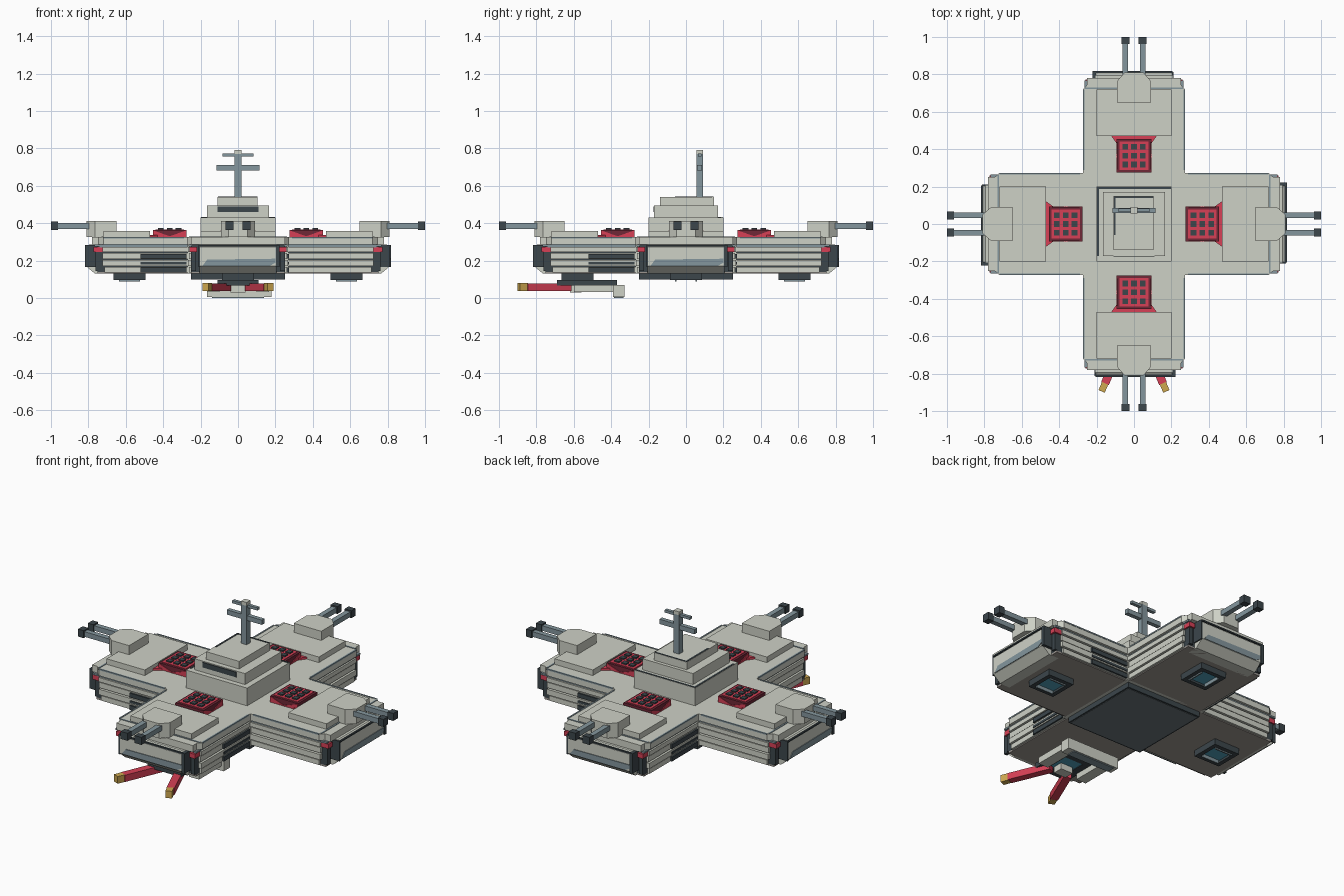
import bpy, bmesh, math
from mathutils import Matrix, Vector

if "Cube" in bpy.data.objects:
    bpy.data.objects.remove(bpy.data.objects["Cube"], do_unlink=True)


def material(name, r, g, b):
    def lin(c):
        c /= 255
        return c / 12.92 if c <= 0.04045 else ((c + 0.055) / 1.055) ** 2.4
    col = (lin(r), lin(g), lin(b), 1)
    m = bpy.data.materials.new(name)
    m.diffuse_color = col
    m.use_nodes = True
    bsdf = m.node_tree.nodes["Principled BSDF"]
    bsdf.inputs["Base Color"].default_value = col
    bsdf.inputs["Roughness"].default_value = 0.8
    return m


LIGHT = material("pale_grey", 206, 209, 198)
STEEL = material("blue_grey", 132, 150, 157)
DARK = material("dark_slate", 60, 70, 75)
SLATE = material("mid_slate", 106, 117, 122)
UNDER = material("warm_grey", 157, 151, 145)
RED = material("red", 215, 64, 86)
MAROON = material("dark_red", 112, 40, 55)
GOLD = material("gold", 206, 168, 80)
TEAL = material("teal", 80, 160, 188)


def finish(name, mat, bm, matrix):
    bmesh.ops.recalc_face_normals(bm, faces=bm.faces)
    me = bpy.data.meshes.new(name)
    bm.to_mesh(me)
    bm.free()
    me.materials.append(mat)
    ob = bpy.data.objects.new(name, me)
    ob.matrix_world = matrix
    bpy.context.scene.collection.objects.link(ob)


def boxes(name, mat, items, matrix=Matrix()):
    """One object from boxes given as (x0, x1, y0, y1, z0, z1)."""
    bm = bmesh.new()
    for x0, x1, y0, y1, z0, z1 in items:
        size = Matrix.Diagonal((x1 - x0, y1 - y0, z1 - z0, 1))
        mid = Matrix.Translation(((x0 + x1) / 2, (y0 + y1) / 2, (z0 + z1) / 2))
        bmesh.ops.create_cube(bm, size=1, matrix=mid @ size)
    finish(name, mat, bm, matrix)


def prism(name, mat, pts, vec, matrix=Matrix()):
    """Polygon of 3D points extruded along a vector."""
    bm = bmesh.new()
    face = bm.faces.new([bm.verts.new(p) for p in pts])
    out = bmesh.ops.extrude_face_region(bm, geom=[face])
    bmesh.ops.translate(bm, vec=vec, verts=[g for g in out["geom"] if isinstance(g, bmesh.types.BMVert)])
    finish(name, mat, bm, matrix)


def both(x0, x1, *rest):
    """A box and its mirror image in x."""
    return [(x0, x1, *rest), (-x1, -x0, *rest)]


def arm(tag, m):
    # hull: dark core showing between pale side slats
    boxes(tag + "_arm_core", DARK, [(-.25, .25, -.75, -.2, .14, .286)], m)
    boxes(tag + "_arm_underside", UNDER, [(-.25, .25, -.75, -.25, .13, .141)], m)
    boxes(tag + "_arm_slats", LIGHT, [
        (-w, w, -y, -.2, a, b) for w, y, a, b in
        ((.262, .715, .136, .165), (.268, .725, .171, .203), (.262, .725, .209, .241), (.268, .725, .247, .272))], m)
    boxes(tag + "_arm_trim", STEEL, [(-.258, .258, -.74, -.2, .27, .287)], m)
    # vent slots on one flank
    boxes(tag + "_arm_vents", DARK, [
        (.2, .272, -.52, -.275, a, b) for a, b in ((.137, .163), (.178, .192), (.211, .236))], m)
    # deck with clipped corners
    prism(tag + "_deck", LIGHT, [
        (-.272, -.2, .285), (-.272, -.72, .285), (-.25, -.745, .285), (-.25, -.78, .285),
        (.25, -.78, .285), (.25, -.745, .285), (.272, -.72, .285), (.272, -.2, .285)], (0, 0, .04), m)
    boxes(tag + "_deck_line", STEEL, [(-.262, .262, -.731, -.722, .32, .328)]
          + both(.265, .274, -.72, -.29, .319, .327), m)
    boxes(tag + "_deck_corners", STEEL, both(.245, .264, -.768, -.725, .276, .286), m)
    boxes(tag + "_deck_plate", LIGHT, [(-.2, .2, -.72, -.47, .325, .358)], m)
    # end cap: sloped nose, groove, dark cheeks
    prism(tag + "_nose", LIGHT, [
        (-.205, -.7, .285), (-.205, -.795, .285), (-.205, -.812, .272),
        (-.205, -.812, .17), (-.205, -.765, .13), (-.205, -.7, .13)], (.41, 0, 0), m)
    prism(tag + "_nose_band", STEEL, [
        (-.19, -.816, .172), (-.165, -.816, .205), (.2, -.816, .21), (.2, -.816, .188), (.17, -.816, .172)],
        (0, .01, 0), m)
    boxes(tag + "_nose_cheeks", DARK, [(.203, .222, -.818, -.74, .165, .283),
                                       (-.212, -.203, -.814, -.74, .165, .283),
                                       (-.205, .205, -.817, -.808, .276, .284)], m)
    # corner lamps on dark posts
    boxes(tag + "_corner_posts", DARK, both(.225, .25, -.762, -.735, .145, .245), m)
    boxes(tag + "_corner_lamps", RED, both(.22, .258, -.772, -.725, .245, .272), m)
    # engine pod
    boxes(tag + "_pod_frame", DARK, both(.06, .085, -.665, -.495, .095, .131)
          + [(-.06, .06, -.665, -.64, .095, .131), (-.06, .06, -.52, -.495, .095, .131)], m)
    boxes(tag + "_pod_glow", TEAL, [(-.061, .061, -.641, -.519, .108, .13)], m)
    boxes(tag + "_pod_core", STEEL, both(.052, .06, -.635, -.525, .088, .11), m)
    # twin cannon
    prism(tag + "_gun_housing", LIGHT, [
        (-.09, -.65, .325), (-.09, -.765, .325), (-.05, -.81, .325),
        (.05, -.81, .325), (.09, -.765, .325), (.09, -.65, .325)], (0, 0, .087), m)
    boxes(tag + "_gun_barrels", STEEL, both(.031, .061, -.97, -.76, .37, .4), m)
    boxes(tag + "_gun_muzzles", DARK, both(.024, .068, -1, -.963, .364, .408), m)
    # launcher box with a three by three grid of tubes
    boxes(tag + "_launcher_base", MAROON, [(-.09, .09, -.455, -.275, .32, .364)], m)
    boxes(tag + "_launcher_grid", RED, [(-.077, .077, -.442, -.288, .358, .367)], m)
    for k, s in (("left", 1), ("right", -1)):
        prism(f"{tag}_launcher_brace_{k}", RED, [
            (s * .09, -.275, .327), (s * .09, -.275, .362), (s * .09, -.365, .33), (s * .09, -.455, .362),
            (s * .09, -.455, .327)], (s * .003, 0, 0), m)
    prism(tag + "_launcher_skirt", RED, [
        (-.125, -.475, .325), (.125, -.475, .325), (.092, -.43, .325), (-.092, -.43, .325)], (0, 0, .012), m)
    boxes(tag + "_launcher_tubes", DARK, [
        (x - .015, x + .015, y - .015, y + .015, .35, .374)
        for x in (-.047, 0, .047) for y in (-.412, -.365, -.318)], m)


for i, tag in enumerate(("front", "left", "back", "right")):
    arm(tag, Matrix.Rotation(i * math.pi / 2, 4, "Z"))

# centre hull
boxes("centre_block", LIGHT, [(-.27, .27, -.27, .27, .13, .325)])
boxes("centre_keel", DARK, [(-.25, .25, -.25, .25, .1, .135)])
boxes("centre_keel_plate", SLATE, [(-.24, .24, -.24, .24, .098, .102)])

# stepped tower
boxes("tower_tiers", LIGHT, [
    (-.2, .2, -.2, .2, .32, .43), (-.165, .165, -.17, .17, .43, .495), (-.11, .105, -.14, .15, .495, .54)])
boxes("tower_ledge", DARK, [(-.197, .197, .187, .198, .428, .432), (-.198, -.187, -.17, .198, .428, .432),
                            (-.107, .103, .139, .148, .538, .542), (-.108, -.098, -.06, .148, .538, .542)])
boxes("bridge_window", DARK, [(-.11, .11, -.175, -.16, .46, .49)])

# mast
boxes("mast_pole", STEEL, [(-.018, .018, .055, .09, .54, .77), (-.115, .115, .06, .085, .682, .71)])
boxes("mast_top", LIGHT, [(-.018, .018, .055, .09, .77, .79)])
boxes("mast_upper_bar", STEEL, [(-.082, .082, .063, .082, .757, .773)])

# belly turret under the front arm
boxes("turret_plate", DARK, both(.06, .11, -.69, -.37, .066, .096)
      + [(-.11, .11, -.5, -.37, .066, .096), (-.06, .06, -.69, -.64, .066, .096)])
boxes("turret_glow", TEAL, [(-.061, .061, -.641, -.5, .07, .1)])
boxes("turret_frame", LIGHT, both(.1, .165, -.6, -.38, .032, .07)
      + [(-.165, .18, -.39, -.33, .005, .07), (-.04, .04, -.62, -.56, .03, .066)])
boxes("turret_keel", STEEL, [(-.14, .14, -.385, -.335, 0, .01)])
for tag, s in (("left", 1), ("right", -1)):
    start, end = Vector((s * .065, -.64, .058)), Vector((s * .173, -.895, .058))
    d = (end - start).length
    m = Matrix.Translation(start) @ Matrix.Rotation(s * math.atan2(.108, .255), 4, "Z")
    boxes(f"turret_{tag}_barrel", RED, [(-.022, .022, -d + .045, .02, -.02, .02)], m)
    boxes(f"turret_{tag}_muzzle", GOLD, [(-.018, .018, -d, -d + .047, -.021, .021)], m)
